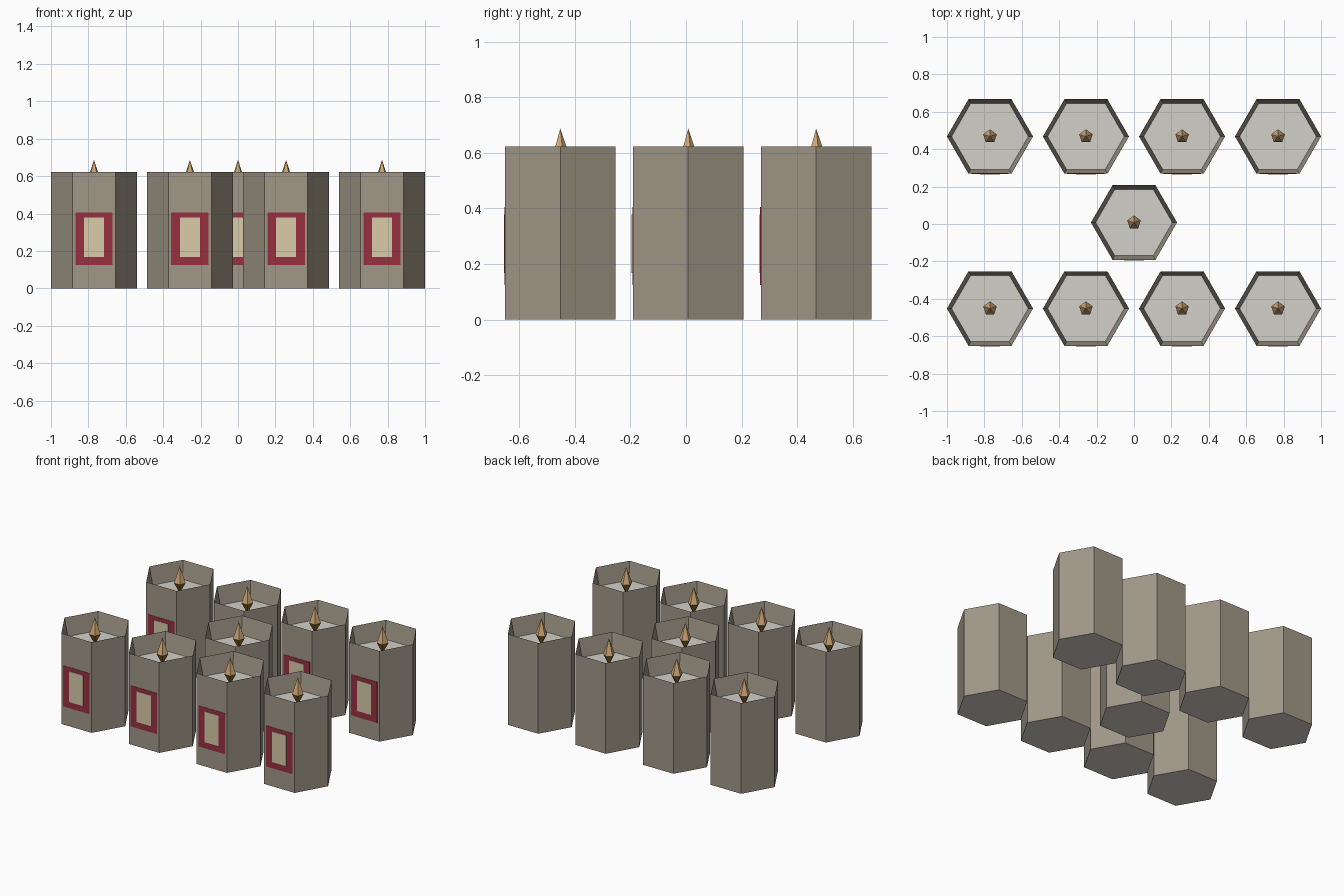
import bpy
import bmesh
import math

cube = bpy.data.objects.get("Cube")
if cube:
    bpy.data.objects.remove(cube, do_unlink=True)


def material(name, hex_code):
    # Turn a display colour into linear values
    rgb = [int(hex_code[i:i + 2], 16) / 255 for i in (0, 2, 4)]
    color = [((c + 0.055) / 1.055) ** 2.4 for c in rgb] + [1.0]
    mat = bpy.data.materials.new(name)
    mat.use_nodes = True
    mat.diffuse_color = color
    mat.node_tree.nodes["Principled BSDF"].inputs["Base Color"].default_value = color
    return mat


stone = material("warm_grey", "A09787")
wax = material("pale_wax", "D2D0C8")
red = material("label_red", "983040")
cream = material("label_cream", "DACCAA")
flame_tan = material("flame_tan", "D2AA78")
flame_gold = material("flame_gold", "8A6820")


def finish(bm, name, mats):
    bmesh.ops.remove_doubles(bm, verts=bm.verts, dist=0.0001)
    bmesh.ops.recalc_face_normals(bm, faces=bm.faces)
    mesh = bpy.data.meshes.new(name)
    bm.to_mesh(mesh)
    bm.free()
    for mat in mats:
        mesh.materials.append(mat)
    return mesh


def loft(name, sides, start, profile, mats, bands):
    """Faceted solid from (radius, height) rings; bands gives each ring's material."""
    bm = bmesh.new()
    rings = []
    for r, z in profile:
        angles = [start + math.tau * i / sides for i in range(sides)]
        if r == 0:
            rings.append([bm.verts.new((0, 0, z))] * sides)
        else:
            rings.append([bm.verts.new((r * math.cos(a), r * math.sin(a), z)) for a in angles])
    for low, high, index in zip(rings, rings[1:], bands):
        for i in range(sides):
            j = (i + 1) % sides
            corners = list(dict.fromkeys((low[i], low[j], high[j], high[i])))
            bm.faces.new(corners).material_index = index
    # Merge the fans of flat caps into single faces
    bmesh.ops.dissolve_limit(bm, angle_limit=0.01, verts=bm.verts, edges=bm.edges)
    return finish(bm, name, mats)


def plate(name, half_width, bottom, top, back, front, mat):
    bm = bmesh.new()
    bmesh.ops.create_cube(bm, size=1)
    for v in bm.verts:
        v.co.x *= 2 * half_width
        v.co.y = front if v.co.y < 0 else back
        v.co.z = bottom if v.co.z < 0 else top
    return finish(bm, name, [mat])


RADIUS, HEIGHT, WAX_LEVEL = 0.23, 0.622, 0.50
FACE = -RADIUS * math.cos(math.pi / 6)

parts = {
    # Hexagonal holder: base, outer wall, sloped inner wall, wax surface
    "candle_holder": loft(
        "candle_holder", 6, 0,
        [(0, 0), (RADIUS, 0), (RADIUS, HEIGHT), (0.205, WAX_LEVEL), (0, WAX_LEVEL)],
        [stone, wax], [1, 0, 0, 1]),
    # Five-sided double-pointed flame
    "flame": loft(
        "flame", 5, math.pi / 2,
        [(0, WAX_LEVEL), (0.038, 0.575), (0, 0.687)],
        [flame_tan, flame_gold], [1, 0]),
    # Front label: red border with a cream panel
    "label_border": plate("label_border", 0.1, 0.125, 0.405, FACE + 0.002, FACE - 0.002, red),
    "label_panel": plate("label_panel", 0.054, 0.168, 0.378, FACE, FACE - 0.004, cream),
}

# Two rows of four candles with one in the middle
places = [(x, y) for y in (-0.452, 0.468) for x in (-0.77, -0.257, 0.257, 0.77)]
places.append((0, 0.008))

for number, (x, y) in enumerate(places, 1):
    for name, mesh in parts.items():
        obj = bpy.data.objects.new(f"{name}_{number}", mesh)
        obj.location = (x, y, 0)
        bpy.context.scene.collection.objects.link(obj)
